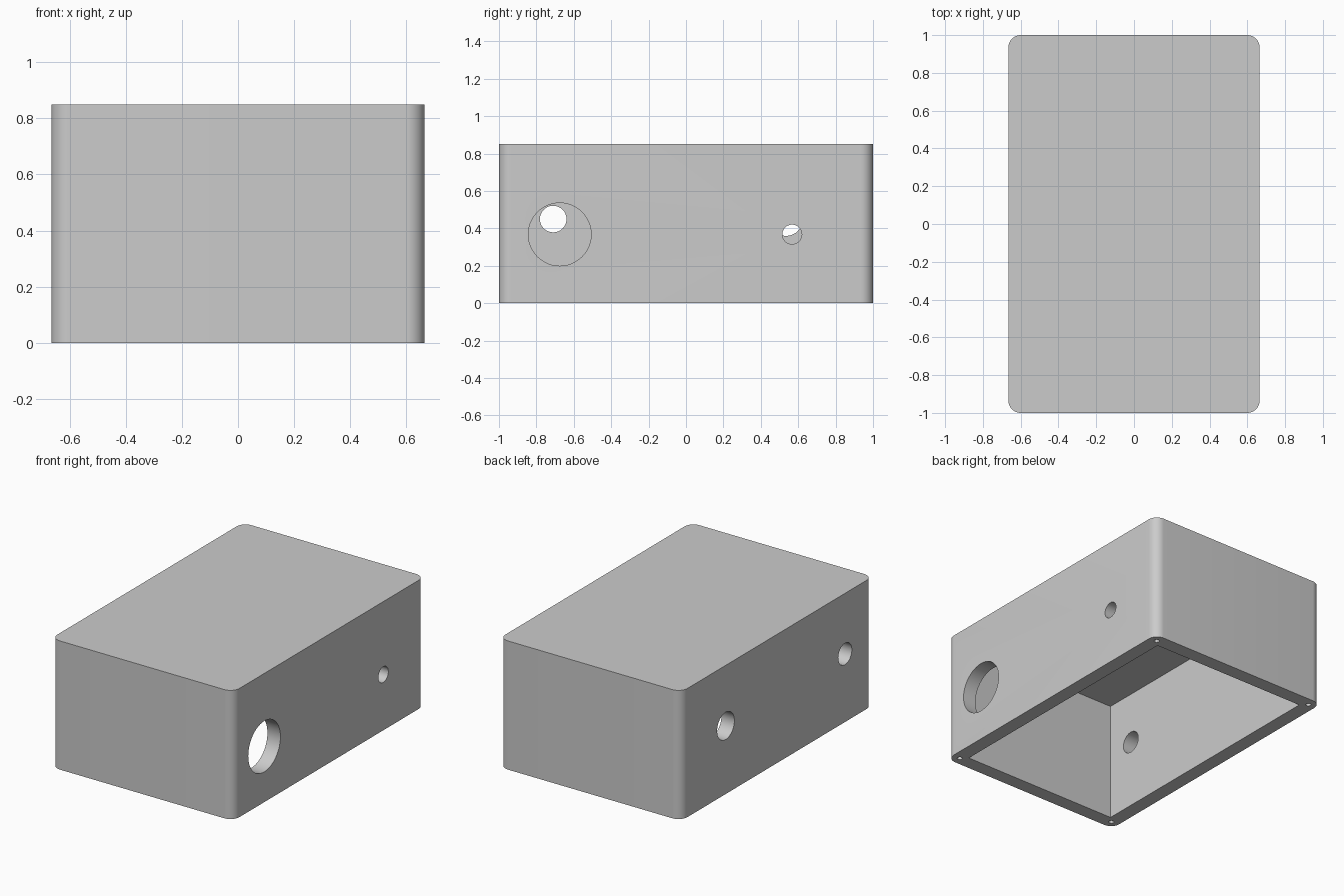
import bpy, math

cube = bpy.data.objects.get("Cube")
if cube:
    bpy.data.objects.remove(cube, do_unlink=True)

WIDTH, LENGTH, HEIGHT = 1.33, 2.0, 0.85
WALL, ROOF, RADIUS = 0.095, 0.06, 0.065

grey = bpy.data.materials.new("plain grey")
grey.use_nodes = True
grey.diffuse_color = (0.6, 0.6, 0.6, 1)
grey.node_tree.nodes["Principled BSDF"].inputs["Base Color"].default_value = (0.6, 0.6, 0.6, 1)


def rounded_outline(width, length, radius, steps=12):
    """Points of a rounded rectangle, anticlockwise."""
    points = []
    for corner, (sx, sy) in enumerate([(1, 1), (-1, 1), (-1, -1), (1, -1)]):
        for i in range(steps + 1):
            angle = math.pi / 2 * (corner + i / steps)
            points.append((sx * (width / 2 - radius) + radius * math.cos(angle),
                           sy * (length / 2 - radius) + radius * math.sin(angle)))
    return points


def prism(name, outline, height):
    n = len(outline)
    verts = [(x, y, z) for z in (0, height) for x, y in outline]
    faces = [tuple(reversed(range(n))), tuple(range(n, 2 * n))]
    faces += [(i, (i + 1) % n, n + (i + 1) % n, n + i) for i in range(n)]
    mesh = bpy.data.meshes.new(name)
    mesh.from_pydata(verts, [], faces)
    obj = bpy.data.objects.new(name, mesh)
    bpy.context.collection.objects.link(obj)
    return obj


def cylinder(radius, depth, location, rotation=(0, 0, 0), sides=48):
    bpy.ops.mesh.primitive_cylinder_add(vertices=sides, radius=radius, depth=depth,
                                        location=location, rotation=rotation)
    return bpy.context.object


def cut(target, cutter):
    """Subtract the cutter for good, then discard it."""
    cutter.hide_render = True
    bpy.context.view_layer.objects.active = target
    mod = target.modifiers.new("cut", 'BOOLEAN')
    mod.operation, mod.solver, mod.object = 'DIFFERENCE', 'EXACT', cutter
    bpy.ops.object.modifier_apply(modifier=mod.name)
    bpy.data.objects.remove(cutter, do_unlink=True)


# Outer shell with rounded upright corners
box = prism("enclosure_box", rounded_outline(WIDTH, LENGTH, RADIUS), HEIGHT)
box.data.materials.append(grey)

# Square-cornered cavity, open underneath
bpy.ops.mesh.primitive_cube_add(size=1, location=(0, 0, (HEIGHT - ROOF) / 2 - 0.1))
cavity = bpy.context.object
cavity.scale = (WIDTH - 2 * WALL, LENGTH - 2 * WALL, HEIGHT - ROOF + 0.2)
bpy.context.view_layer.update()
cut(box, cavity)

# Round openings in the side walls: side, y, z, radius
openings = [(1, -0.675, 0.368, 0.168), (1, 0.567, 0.368, 0.052),
            (-1, -0.71, 0.45, 0.071), (-1, 0.535, 0.45, 0.09)]
for side, y, z, radius in openings:
    cut(box, cylinder(radius, 0.3, (side * WIDTH / 2, y, z), (0, math.pi / 2, 0)))

# Blind screw holes in the bottom rim corners
INSET = 0.055
for sx in (-1, 1):
    for sy in (-1, 1):
        cut(box, cylinder(0.016, 0.4, (sx * (WIDTH / 2 - INSET), sy * (LENGTH / 2 - INSET), 0),
                          sides=24))

# Smooth the curved walls, keep the edges crisp
bpy.ops.object.select_all(action='DESELECT')
box.select_set(True)
bpy.context.view_layer.objects.active = box
bpy.ops.object.shade_smooth_by_angle(angle=math.radians(30))
